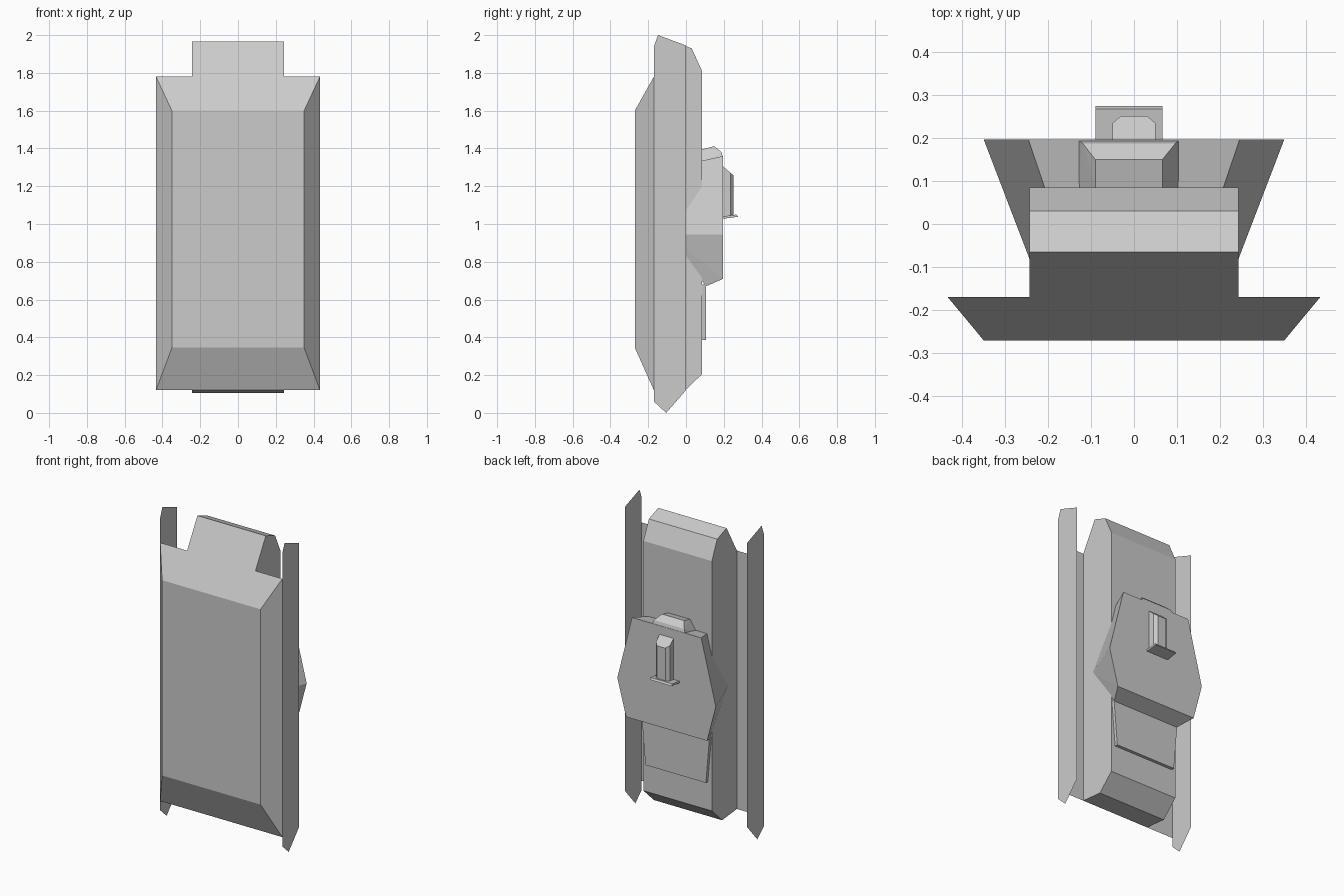
import bpy, bmesh, math

if "Cube" in bpy.data.objects:
    bpy.data.objects.remove(bpy.data.objects["Cube"])


def make_object(name, bm):
    bmesh.ops.recalc_face_normals(bm, faces=bm.faces[:])
    mesh = bpy.data.meshes.new(name)
    bm.to_mesh(mesh)
    bm.free()
    obj = bpy.data.objects.new(name, mesh)
    bpy.context.collection.objects.link(obj)
    return obj


def solid(name, points):
    """Flat-faced convex solid around its corner points."""
    bm = bmesh.new()
    for p in points:
        bm.verts.new(p)
    bmesh.ops.convex_hull(bm, input=bm.verts[:])
    bmesh.ops.dissolve_limit(bm, angle_limit=math.radians(1.5),
                             verts=bm.verts[:], edges=bm.edges[:])
    return make_object(name, bm)


def mirrored(points):
    return [(s * x, y, z) for x, y, z in points for s in (-1, 1)]


def rect(x0, x1, y, z0, z1):
    return [(x, y, z) for x in (x0, x1) for z in (z0, z1)]


# Tapered belly
solid("belly", rect(-.434, .434, -.17, .12, 1.78) + rect(-.35, .35, -.271, .345, 1.60))

# Central hull, one side profile swept across the width
hull = [(-.17, .12), (-.02, .105), (.085, .205), (.085, 1.81),
        (.03, 1.93), (-.065, 1.965), (-.17, 1.78)]
solid("hull", mirrored([(.243, y, z) for y, z in hull]))

# Thin side skirts
skirt = [(-.105, 0), (0, .12), (0, 1.945), (-.148, 2.0), (-.17, 1.94), (-.17, .06)]
for side, x in (("left", -.434), ("right", .434)):
    bm = bmesh.new()
    loop = skirt if x > 0 else skirt[::-1]
    bm.faces.new([bm.verts.new((x, y, z)) for y, z in loop])
    bm.normal_update()
    mesh = bpy.data.meshes.new(side + "_skirt")
    bm.to_mesh(mesh)
    bm.free()
    bpy.context.collection.objects.link(bpy.data.objects.new(side + "_skirt", mesh))

# Six-sided turret, narrowing into the hull
solid("turret", mirrored([
    (.350, .197, .945), (.246, .197, 1.36), (.288, .197, .71),
    (.240, -.090, .945), (.208, .085, 1.335), (.238, .105, .67)]))

# Raised rear deck
solid("rear_deck", mirrored([
    (.240, .08, .68), (.240, .105, .68), (.215, .08, .385), (.215, .105, .385)]))

# Gun mount block on the turret front edge
mount = []
for x, xt in ((-.13, -.09), (.105, .066)):
    mount += [(x, .085, 1.33), (x, .195, 1.355), (xt, .085, 1.395),
              (xt, .15, 1.412), (x * .92, .188, 1.38)]
solid("gun_mount", mount)

# Hatch tower: chamfered column with a sloping top, on a small ledge
column = [(.05, .19), (.05, .235), (.03, .252)]
solid("tower_column", mirrored(
    [(x, y, z) for x, y in column for z in (1.04, 1.31 - (y - .19) * .85)]))
solid("tower_ledge", [(x, y, z) for x in (-.09, .066)
                      for y, z in ((.19, 1.027), (.19, 1.04), (.275, 1.038), (.268, 1.05))])
